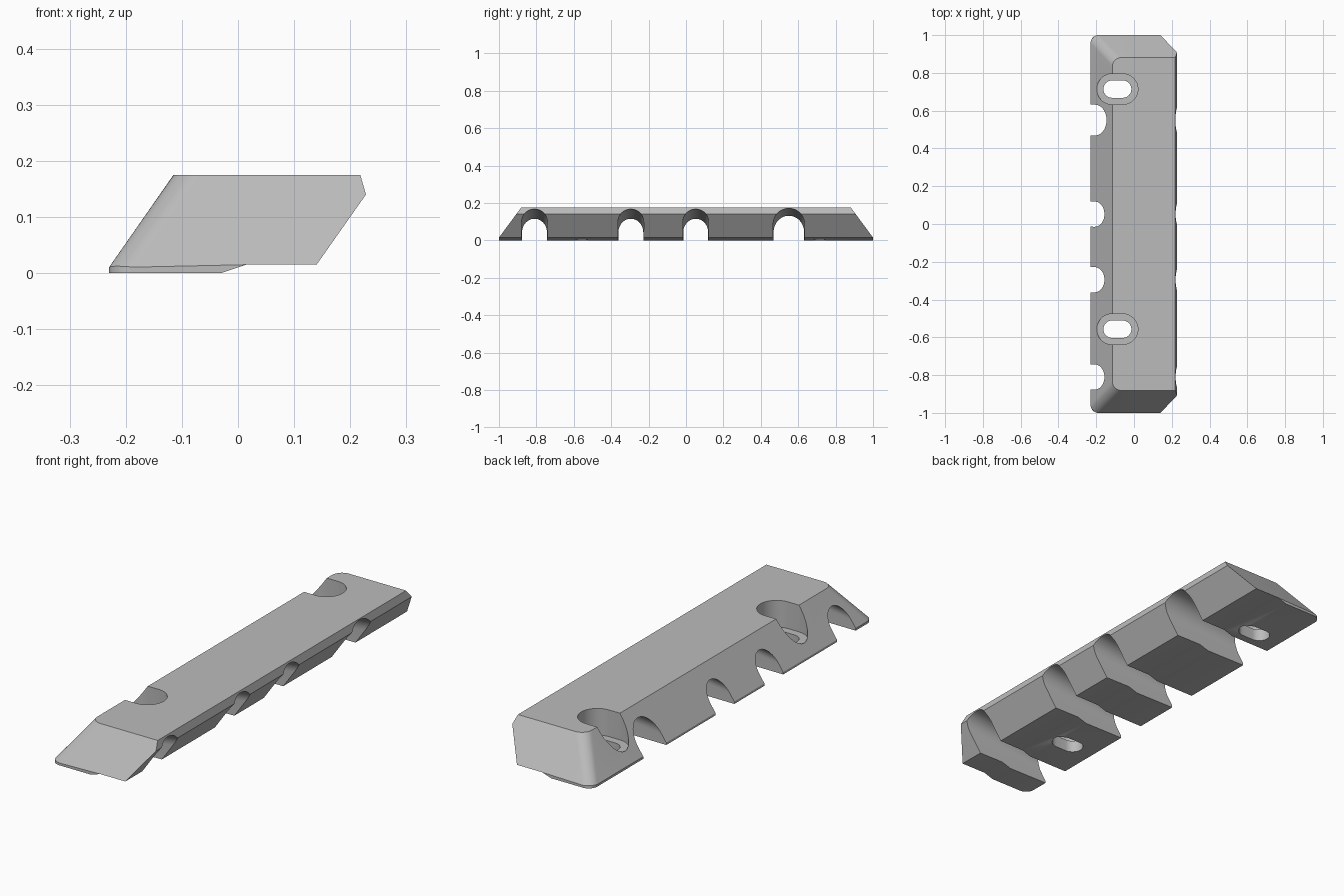
import bpy, bmesh, math

cube = bpy.data.objects.get("Cube")
if cube:
    bpy.data.objects.remove(cube, do_unlink=True)

grey = bpy.data.materials.new("plain_grey")
grey.use_nodes = True
colour = (0.5, 0.5, 0.5, 1)
grey.diffuse_color = colour
grey.node_tree.nodes["Principled BSDF"].inputs["Base Color"].default_value = colour


def make_object(name, bm):
    bmesh.ops.recalc_face_normals(bm, faces=bm.faces[:])
    mesh = bpy.data.meshes.new(name)
    bm.to_mesh(mesh)
    bm.free()
    mesh.materials.append(grey)
    ob = bpy.data.objects.new(name, mesh)
    bpy.context.collection.objects.link(ob)
    return ob


def loft(name, ring_a, ring_b):
    """Solid between two matching rings of points."""
    bm = bmesh.new()
    a = [bm.verts.new(p) for p in ring_a]
    b = [bm.verts.new(p) for p in ring_b]
    for i in range(len(a)):
        j = (i + 1) % len(a)
        bm.faces.new((a[i], a[j], b[j], b[i]))
    bm.faces.new(a)
    bm.faces.new(b)
    return make_object(name, bm)


# Block: slanted profile, ends leaning inwards above a thin foot
FOOT = 0.015
profile = [(-0.23, 0), (-0.03, 0), (0.015, FOOT), (0.14, FOOT), (0.228, 0.14),
           (0.218, 0.175), (-0.115, 0.175), (-0.23, FOOT)]
bm = bmesh.new()
ends = []
for s in (-1, 1):
    ring = [bm.verts.new((x, s * (1 - 0.74 * max(0, z - FOOT)), z)) for x, z in profile]
    bm.faces.new((ring[0], ring[1], ring[2], ring[7]))
    bm.faces.new(ring[2:])
    ends.append(ring)
n = len(profile)
for i in range(n):
    j = (i + 1) % n
    bm.faces.new((ends[0][i], ends[0][j], ends[1][j], ends[1][i]))
bmesh.ops.recalc_face_normals(bm, faces=bm.faces[:])

# Rounded corners on the long sloping side
corners = [bm.edges.get((r[a], r[b])) for r in ends for a, b in ((0, 7), (7, 6))]
bmesh.ops.bevel(bm, geom=corners, offset=0.042, segments=8, profile=0.5, affect='EDGES')
block = make_object("slotted_block", bm)


# Arched channels, rising towards +x
def arch(x, y, r, top):
    pts = [(x, y + r, -0.2)]
    for k in range(25):
        t = math.pi * k / 24
        pts.append((x, y + r * math.cos(t), top - r + r * math.sin(t)))
    return pts + [(x, y - r, -0.2)]


cutters = []
for y, r, low, high in ((-0.81, 0.066, 0.115, 0.167), (-0.295, 0.066, 0.115, 0.167),
                        (0.052, 0.066, 0.115, 0.167), (0.55, 0.081, 0.13, 0.171)):
    slope = (high - low) / 0.38
    cutters.append(loft("channel_cutter", arch(-0.3, y, r, low - 0.14 * slope),
                        arch(0.3, y, r + 0.004, high + 0.08 * slope)))


# Screw slots with wide recesses
def stadium(y, half, r, z):
    pts = []
    for s in (1, -1):
        for k in range(17):
            t = math.pi * (k / 16 - 0.5)
            pts.append((-0.088 + s * (half + r * math.cos(t)), y + s * r * math.sin(t), z))
    return pts


for y in (-0.557, 0.714):
    for half, r, z in ((0.028, 0.046, -0.1), (0.028, 0.081, 0.055)):
        cutters.append(loft("slot_cutter", stadium(y, half, r, z), stadium(y, half, r, 0.3)))

# Apply the cuts
for cutter in cutters:
    cutter.hide_render = True
    mod = block.modifiers.new("cut", 'BOOLEAN')
    mod.operation = 'DIFFERENCE'
    mod.solver = 'EXACT'
    mod.object = cutter
bpy.context.view_layer.update()
graph = bpy.context.evaluated_depsgraph_get()
result = bpy.data.meshes.new_from_object(block.evaluated_get(graph))
block.modifiers.clear()
block.data = result
for cutter in cutters:
    bpy.data.objects.remove(cutter, do_unlink=True)

for ob in bpy.context.selected_objects:
    ob.select_set(False)
block.select_set(True)
bpy.context.view_layer.objects.active = block
bpy.ops.object.shade_smooth_by_angle(angle=math.radians(20))
